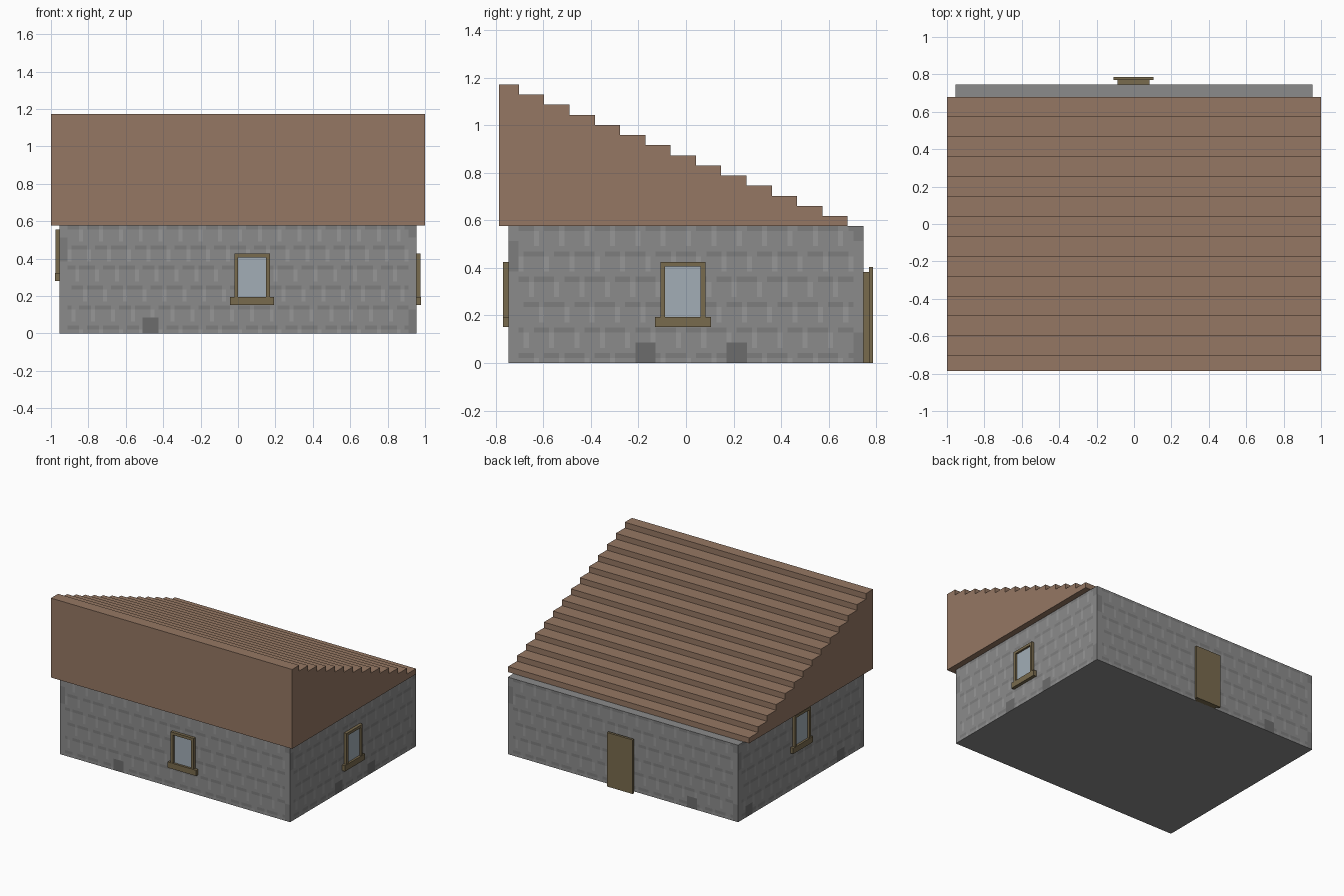
import bpy, bmesh, math
from mathutils import Matrix, Vector

if "Cube" in bpy.data.objects:
    bpy.data.objects.remove(bpy.data.objects["Cube"])

WX, WY, WH = 0.955, 0.747, 0.577      # wall half sizes and height


def material(name, r, g, b):
    m = bpy.data.materials.new(name)
    m.diffuse_color = (r, g, b, 1)
    m.use_nodes = True
    m.node_tree.nodes["Principled BSDF"].inputs["Base Color"].default_value = m.diffuse_color
    return m


STONE = material("stone", 0.26, 0.26, 0.26)
LIGHT = material("light_stone", 0.31, 0.31, 0.31)
DARK = material("dark_stone", 0.205, 0.205, 0.205)
BASE = material("base_stone", 0.15, 0.15, 0.15)
ROOF = material("roof_wood", 0.30, 0.185, 0.125)
FRAME = material("frame_wood", 0.19, 0.145, 0.075)
GLASS = material("glass", 0.36, 0.42, 0.47)

# Side frames: local x runs along the wall, local -y points outward
SIDES = {"front": (0, WY, WX), "right": (90, WX, WY),
         "back": (180, WY, WX), "left": (270, WX, WY)}


def side_matrix(side):
    angle, dist, _ = SIDES[side]
    return Matrix.Rotation(math.radians(angle), 4, 'Z') @ Matrix.Translation((0, -dist, 0))


def finish(bm, name, mats):
    bmesh.ops.recalc_face_normals(bm, faces=bm.faces)
    me = bpy.data.meshes.new(name)
    bm.to_mesh(me)
    bm.free()
    for m in mats:
        me.materials.append(m)
    ob = bpy.data.objects.new(name, me)
    bpy.context.collection.objects.link(ob)
    return ob


def add_box(bm, lo, hi, matrix, mat=0):
    lo, hi = Vector(lo), Vector(hi)
    size = hi - lo
    m = matrix @ Matrix.Translation((lo + hi) / 2) @ Matrix.Diagonal((*size, 1))
    verts = bmesh.ops.create_cube(bm, size=1, matrix=m)["verts"]
    for f in {f for v in verts for f in v.link_faces}:
        f.material_index = mat


# Stone walls: flat grids whose cells are coloured as running masonry
ROWS = 27
BLOCKS = {"front": [-0.47], "right": [-0.17, 0.21], "back": [0.565], "left": [-0.61, 0.46]}


def stone_at(side, i, j, n, u):
    if j < 4 and any(abs(u - c) < 0.042 for c in BLOCKS[side]):
        return 3
    if i < 2 or i >= n - 2:                       # corner stones
        left = i < 2
        return 2 if (j // 6 + left) % 4 == 0 else 0
    row, k = divmod(j + 3, 5)
    s = (i + 2 * row) % 5
    if k == 4:
        return 2 if (i + 2 * row) % 10 not in (0, 5, 6) else 0
    return 1 if s == 0 and k > 0 else 0


bm = bmesh.new()
for side, (angle, dist, half) in SIDES.items():
    mtx = side_matrix(side)
    n = 90 if half == WX else 70
    grid = [[bm.verts.new(mtx @ Vector((-half + 2 * half * i / n, 0, WH * j / ROWS)))
             for j in range(ROWS + 1)] for i in range(n + 1)]
    for i in range(n):
        u = -half + 2 * half * (i + 0.5) / n
        for j in range(ROWS):
            f = bm.faces.new((grid[i][j], grid[i + 1][j], grid[i + 1][j + 1], grid[i][j + 1]))
            f.material_index = stone_at(side, i, j, n, u)
bmesh.ops.remove_doubles(bm, verts=bm.verts, dist=1e-4)
# Close the floor and the wall top
for z in (0, WH):
    edges = [e for e in bm.edges if e.is_boundary and all(abs(v.co.z - z) < 1e-4 for v in e.verts)]
    bmesh.ops.contextual_create(bm, geom=edges)
finish(bm, "stone_walls", [STONE, LIGHT, DARK, BASE])

# Stepped lean-to roof: staircase profile pulled along x
STEPS, RUN, RISE = 14, 0.1064, 0.0426
profile = [(0.68, WH), (-0.787, WH)]
y, z = -0.787, 1.172
for s in range(STEPS):
    nxt = -0.703 + s * RUN
    profile += [(y, z), (min(nxt, 0.68), z)]
    y, z = nxt, z - RISE
bm = bmesh.new()
face = bm.faces.new([bm.verts.new((-1, py, pz)) for py, pz in profile])
ext = bmesh.ops.extrude_face_region(bm, geom=[face])["geom"]
bmesh.ops.translate(bm, vec=(2, 0, 0), verts=[g for g in ext if isinstance(g, bmesh.types.BMVert)])
if not any(f.normal.x < -0.9 for f in bm.faces) and len(bm.faces) == len(profile) + 1:
    bm.faces.new([v for v in bm.verts if v.co.x < 0])
finish(bm, "stepped_roof", [ROOF])


# Windows: four frame bars, a sill and a recessed pane
def window(side, c, z0):
    m = side_matrix(side)
    bm = bmesh.new()
    w, t, d, top = 0.095, 0.02, 0.022, z0 + 0.275
    sill = z0 + 0.043
    for x in (c - w, c + w - t):
        add_box(bm, (x, -d, sill), (x + t, 0.01, top), m)
    add_box(bm, (c - w + t, -d, top - t), (c + w - t, 0.01, top), m)
    add_box(bm, (c - 0.118, -d - 0.002, z0), (c + 0.118, 0.01, sill), m)
    add_box(bm, (c - w + t, -0.008, sill), (c + w - t, 0.01, top - t), m, 1)
    finish(bm, side + "_window", [FRAME, GLASS])


window("front", 0.075, 0.151)
window("right", -0.013, 0.151)
window("left", -0.01, 0.281)

# Back door: inner casing with a wider slab in front
bm = bmesh.new()
m = side_matrix("back")
add_box(bm, (-0.083, -0.022, 0), (0.088, 0.01, 0.383), m)
add_box(bm, (-0.104, -0.040, 0), (0.109, -0.022, 0.405), m)
finish(bm, "back_door", [FRAME])
